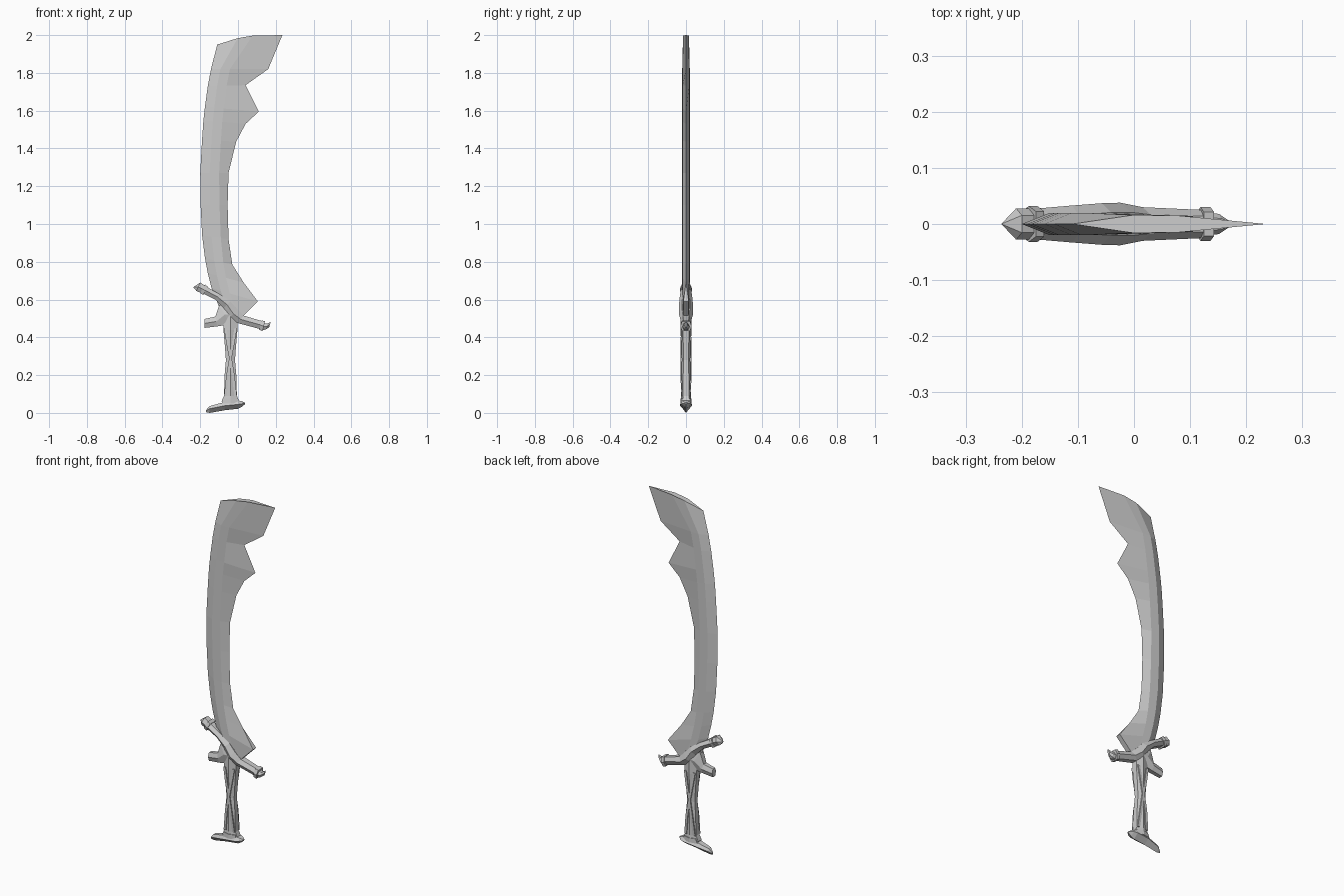
import bpy
import bmesh
from mathutils import Vector

cube = bpy.data.objects.get("Cube")
if cube:
    bpy.data.objects.remove(cube, do_unlink=True)

steel = bpy.data.materials.new("grey steel")
steel.use_nodes = True
GREY = (0.6, 0.6, 0.6, 1)
steel.diffuse_color = GREY
steel.node_tree.nodes["Principled BSDF"].inputs["Base Color"].default_value = GREY


def loft(name, rings):
    """Skin a list of equal closed rings and cap both ends."""
    bm = bmesh.new()
    rows = [[bm.verts.new(p) for p in ring] for ring in rings]
    count = len(rows[0])
    for low, high in zip(rows, rows[1:]):
        for i in range(count):
            j = (i + 1) % count
            bm.faces.new((low[i], low[j], high[j], high[i]))
    bm.faces.new(rows[0][::-1])
    bm.faces.new(rows[-1])
    bmesh.ops.remove_doubles(bm, verts=bm.verts, dist=0.0002)
    bmesh.ops.recalc_face_normals(bm, faces=bm.faces)
    mesh = bpy.data.meshes.new(name)
    bm.to_mesh(mesh)
    bm.free()
    mesh.materials.append(steel)
    obj = bpy.data.objects.new(name, mesh)
    bpy.context.collection.objects.link(obj)
    return obj


def bar(name, stations, flat=0.55):
    """Six-sided bar; a station is one side point, the other side point, half depth."""
    rings = []
    for ax, az, bx, bz, depth in stations:
        mx, mz = (ax + bx) / 2, (az + bz) / 2
        f = depth * flat
        rings.append([(ax, -f, az), (mx, -depth, mz), (bx, -f, bz),
                      (bx, f, bz), (mx, depth, mz), (ax, f, az)])
    return loft(name, rings)


# Blade: spine point and cutting-edge point of each row, base to tip
blade_rows = [
    (-.10, .56, .03, .515), (-.14, .66, .105, .59), (-.16, .74, .03, .69),
    (-.175, .82, -.03, .785), (-.19, .94, -.05, .92), (-.198, 1.1, -.055, 1.1),
    (-.2, 1.27, -.05, 1.27), (-.19, 1.45, -.01, 1.435), (-.183, 1.55, .04, 1.53),
    (-.175, 1.62, .11, 1.595), (-.16, 1.73, .04, 1.735), (-.143, 1.82, .16, 1.82),
    (-.11, 1.95, .235, 2)]
rings = []
last = len(blade_rows) - 1
for i, (sx, sz, ex, ez) in enumerate(blade_rows):
    spine, edge = Vector((sx, 0, sz)), Vector((ex, 0, ez))
    width = (edge - spine).length
    tip = i == last
    first = spine.lerp(edge, (.11 if tip else .05) / width)
    second = spine.lerp(edge, (.19 if tip else .1) / width)
    if tip:
        first.z += .018
        second.z += .02
    blunt = .014 if i < 2 else 0
    half = [(spine, 0), (first, .016 if tip else .02),
            (second, .015 if tip else .018), (edge, blunt)]
    front = [(p.x, -y, p.z) for p, y in half]
    back = [(p.x, y, p.z) for p, y in reversed(half)]
    rings.append(front + back)
loft("blade", rings)

# Sweeping crossguard with collars and end caps
bar("crossguard", [
    (-.17, .67, -.19, .635, .027), (-.10, .63, -.12, .6, .033),
    (-.04, .59, -.075, .555, .037), (-.005, .55, -.045, .5, .038),
    (.03, .515, 0, .475, .03), (.13, .485, .12, .443, .025)])
bar("upper_collar", [(-.175, .68, -.2, .634, .032), (-.16, .668, -.184, .624, .032)], .7)
bar("upper_finial", [
    (-.235, .667, -.236, .664, .001), (-.2, .69, -.22, .645, .028),
    (-.178, .676, -.197, .636, .028)])
bar("lower_collar", [(.125, .49, .112, .44, .03), (.143, .485, .13, .433, .03)], .7)
bar("lower_finial", [
    (.135, .475, .125, .437, .02), (.155, .472, .148, .442, .018),
    (.173, .482, .165, .454, .006)])

# Short rear quillon and the block joining guard to grip
bar("rear_quillon", [
    (-.177, .497, -.177, .45, .018), (-.12, .51, -.11, .458, .023),
    (-.10, .57, -.04, .47, .027), (-.06, .57, 0, .475, .027)])

# Waisted grip
grip = [(.06, .048, .028), (.09, .034, .027), (.2, .031, .027), (.28, .024, .022),
        (.36, .03, .026), (.44, .037, .029), (.56, .04, .027)]
bar("grip", [(-.04 - w, z, -.04 + w, z, d) for z, w, d in grip])
bar("grip_foot", [(-.085, .05, .005, .05, .03), (-.075, .075, -.003, .075, .03)], .7)

# Crossing straps on both faces of the grip
for face, side in (("front", -1), ("back", 1)):
    for label, lean in (("left", 1), ("right", -1)):
        strap = []
        for z, offset, y in ((.09, .027, .018), (.2, .015, .024), (.29, 0, .023),
                             (.37, -.015, .023), (.45, -.028, .02)):
            x = -.04 + lean * offset
            strap.append([(x - .007, side * y, z), (x + .007, side * y, z),
                          (x + .007, side * (y + .006), z),
                          (x - .007, side * (y + .006), z)])
        loft(face + "_strap_" + label, strap)

# Beaked pommel with a keel underneath
pommel = []
for x, top, mid, low, depth in (
        (-.17, .014, .01, .004, .003), (-.15, .036, .022, 0, .017),
        (-.07, .058, .038, .014, .031), (0, .066, .045, .022, .031),
        (.02, .062, .048, .032, .024), (.037, .054, .05, .046, .006)):
    pommel.append([(x, -depth * .6, top), (x, -depth, mid), (x, 0, low),
                   (x, depth, mid), (x, depth * .6, top)])
loft("pommel", pommel)
